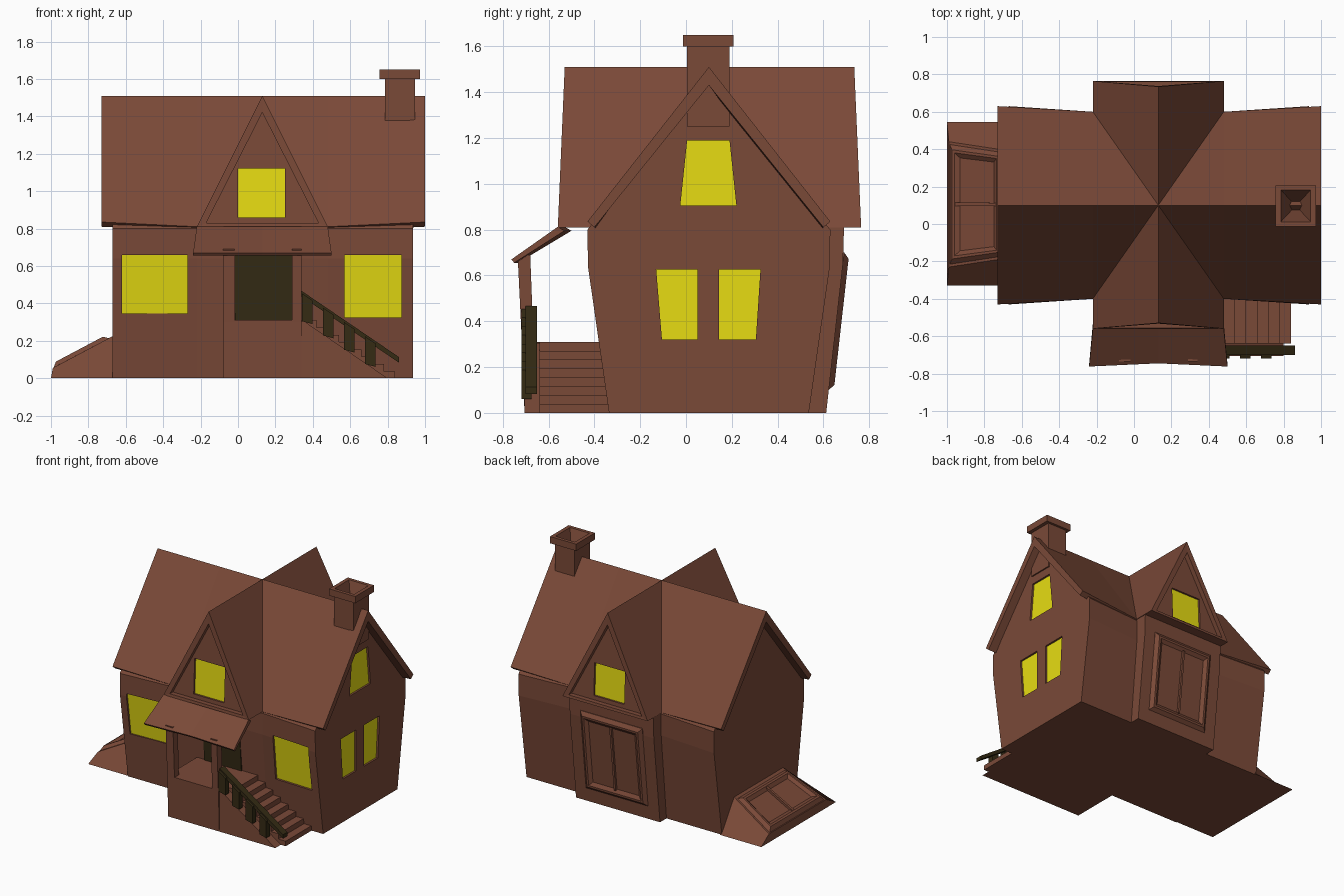
import bpy, bmesh
from mathutils import Vector as V

if "Cube" in bpy.data.objects:
    bpy.data.objects.remove(bpy.data.objects["Cube"])


def material(name, rgb):
    m = bpy.data.materials.new(name)
    m.diffuse_color = (*rgb, 1)
    m.use_nodes = True
    m.node_tree.nodes["Principled BSDF"].inputs["Base Color"].default_value = m.diffuse_color
    return m


BROWN = material("brown", (0.195, 0.067, 0.039))
YELLOW = material("window yellow", (0.80, 0.72, 0.006))
DARK = material("dark wood", (0.035, 0.024, 0.007))


def loft(name, rings, mat=BROWN):
    """Closed solid through a list of equally long point rings."""
    bm = bmesh.new()
    vs = [[bm.verts.new(p) for p in r] for r in rings]
    n = len(vs[0])
    for a, b in zip(vs, vs[1:]):
        for i in range(n):
            j = (i + 1) % n
            bm.faces.new((a[i], a[j], b[j], b[i]))
    bm.faces.new(vs[0][::-1])
    bm.faces.new(vs[-1])
    bmesh.ops.recalc_face_normals(bm, faces=bm.faces)
    me = bpy.data.meshes.new(name)
    bm.to_mesh(me)
    bm.free()
    me.materials.append(mat)
    ob = bpy.data.objects.new(name, me)
    bpy.context.collection.objects.link(ob)
    return ob


def along_y(name, profile, y0, y1, mat=BROWN):
    return loft(name, [[(x, y, z) for x, z in profile] for y in (y0, y1)], mat)


def rect(x0, x1, y0, y1, z):
    return [(x0, y0, z), (x1, y0, z), (x1, y1, z), (x0, y1, z)]


def window(name, wall, quad, inward):
    """Cut a recess into the wall and set a yellow pane at its back."""
    quad, d = [V(p) for p in quad], V(inward)
    shift = lambda k: [p + d * k for p in quad]
    cutter = loft("cutter", [shift(-0.06), shift(0.02)])
    mod = wall.modifiers.new("cut", 'BOOLEAN')
    mod.operation, mod.solver, mod.object = 'DIFFERENCE', 'EXACT', cutter
    bpy.context.view_layer.objects.active = wall
    bpy.ops.object.modifier_apply(modifier=mod.name)
    bpy.data.objects.remove(cutter)
    loft(name, [shift(0.014), shift(0.022)], YELLOW)


def double_door(name, quad):
    """Raised bevelled frame with sunken leaves and a centre bar."""
    q = [V(p) for p in quad]
    n = (q[1] - q[0]).cross(q[3] - q[0]).normalized()
    width, height = (q[1] - q[0]).length, (q[3] - q[0]).length

    def at(u, v, h):
        return q[0].lerp(q[1], u).lerp(q[3].lerp(q[2], u), v) + n * h

    def ring(m, h):
        u, v = m / width, m / height
        return [at(u, v, h), at(1 - u, v, h), at(1 - u, 1 - v, h), at(u, 1 - v, h)]
    loft(name + "_frame", [ring(0, -0.02), ring(0, 0), ring(0.025, 0.022),
                           ring(0.04, 0.022), ring(0.065, 0.004)])
    bar = lambda h: [at(0.485, 0.1, h), at(0.515, 0.1, h), at(0.515, 0.9, h), at(0.485, 0.9, h)]
    loft(name + "_bar", [bar(0), bar(0.02)])


# Main walls: leaning front and back, pinched where the cross wing meets
def wall_ring(x, b):
    pts = [(-.336, 0), (-.428 + b, .64), (-.43 + b, .80), (.1, 1.45),
           (.63 - b, .80), (.628 - b, .64), (.536, 0)]
    return [(x, y, z) for y, z in pts]


walls = loft("main_walls", [wall_ring(-.67, 0), wall_ring(-.22, .03),
                            wall_ring(.48, .03), wall_ring(.935, 0)])


def front(x, z):
    b = .03 * min(1, (x + .67) / .45, (.935 - x) / .455)
    return (x, -.336 - (.092 - b) * z / .64, z)


# Main roof slab
def roof_ring(x, b, dz):
    pts = [(-.43 + b, .835 - dz), (.1, 1.51), (.63 - b, .835 - dz),
           (.60 - b, .81 - dz), (.1, 1.43), (-.40 + b, .81 - dz)]
    return [(x, y, z) for y, z in pts]


loft("main_roof", [roof_ring(-.73, 0, 0), roof_ring(-.22, .03, .025),
                   roof_ring(.48, .03, .025), roof_ring(1.0, 0, 0)])

# Cross roof: prism with sunken gable at each end
MID = 0.1025


def gable_ring(side, half, z0, z1, eave, apex):
    return [(.13 - half, MID + side * eave, z0), (.13 + half, MID + side * eave, z0),
            (.13, MID + side * apex, z1)]


def gable_end(side):
    return [gable_ring(side, .30, .83, 1.42, .624, .598),
            gable_ring(side, .30, .83, 1.42, .659, .635),
            gable_ring(side, .35, .81, 1.51, .662, .632)]


cross = loft("cross_roof", gable_end(-1) + gable_end(1)[::-1])
for side, label, top in ((-1, "front", 1.12), (1, "back", 1.10)):
    face = lambda z: MID + side * (.624 - .026 * (z - .83) / .59)
    window(label + "_gable_window", cross,
           [(0, face(.86), .86), (.25, face(.86), .86), (.25, face(top), top), (0, face(top), top)],
           (0, -side, 0))

# Windows in the main walls
for label, x0, x1, z0, z1 in (("left", -.62, -.27, .345, .66), ("right", .57, .875, .325, .66)):
    window("front_%s_window" % label, walls,
           [front(x0, z0), front(x1, z0), front(x1, z1), front(x0, z1)], (0, 1, 0))
side_windows = {"upper": (-.025, .22, .905, .19, .005, 1.19),
                "lower_left": (-.105, .05, .32, .05, -.13, .625),
                "lower_right": (.145, .305, .32, .325, .145, .625)}
for label, (a, b, z0, c, d, z1) in side_windows.items():
    window("side_window_" + label, walls,
           [(.935, a, z0), (.935, b, z0), (.935, c, z1), (.935, d, z1)], (-1, 0, 0))

# Back wing with its big double door
wing = [(.1, 0), (.612, 0), (.685, .65), (.69, .82), (.1, .82)]
loft("back_wing", [[(x, y, z) for y, z in wing] for x in (-.215, .475)])
wing_y = lambda z: .612 + .073 * z / .65
double_door("back_door", [(.385, wing_y(.10), .10), (-.125, wing_y(.10), .10),
                          (-.125, wing_y(.70), .70), (.385, wing_y(.70), .70)])

# Cellar hatch on the left side
hatch = [(-.99, -.23, .055), (-.66, -.18, .23), (-.66, .39, .23), (-.99, .44, .055)]
loft("cellar_base", [rect(-1, -.66, -.33, .545, 0), hatch])
double_door("cellar_door", [(-.985, .425, .058), (-.985, -.215, .058),
                            (-.69, -.17, .214), (-.69, .38, .214)])

# Chimney with hollow cap
chimney = [(.08, .092, 1.25), (.08, .092, 1.60), (.1075, .11, 1.60), (.1075, .11, 1.65),
           (.08, .085, 1.65), (.002, .002, 1.42)]
loft("chimney", [rect(.865 - a, .865 + a, .097 - b, .097 + b, z) for a, b, z in chimney])

# Porch: floor block, posts, roof and door
loft("porch_floor", [rect(-.08, .34, -.705, -.33, 0), rect(-.08, .34, -.716, -.33, .31)])
for label, x0, x1 in (("left", -.08, -.02), ("right", .29, .34)):
    loft("porch_post_" + label, [rect(x0, x1, -.716, -.665, .30), rect(x0, x1, -.735, -.68, .69)])


def porch_ring(xb, xf, yf, yb):
    return [(xb, yb, .812), (xf, yf, .67), (xf, yf + .012, .655), (xb, yb + .03, .795)]


loft("porch_roof", [porch_ring(-.22, -.24, -.762, -.56), porch_ring(.13, .13, -.745, -.53),
                    porch_ring(.48, .50, -.762, -.56)])
door = [front(-.015, .31), front(.29, .31), front(.29, .76), front(-.015, .76)]
door = [V((x, -.336 - .062 * min(z, .64) / .64, z)) for x, y, z in door]
loft("front_door", [[p + V((0, k, 0)) for p in door] for k in (-.009, 0)], DARK)

# Stairs with stringer
steps = [(.32, 0), (.32, .31)]
for i in range(8):
    x, z = .42 + .06 * i, .31 - .039 * i
    steps += [(x, z), (x, z - .039 if i < 7 else 0)]
along_y("stairs", steps, -.64, -.33)
along_y("stair_stringer", [(.32, 0), (.32, .31), (.36, .30), (.80, 0)], -.705, -.64)

# Stair railing
rail_z = lambda x: .455 - .68 * (x - .34)
along_y("hand_rail", [(.34, rail_z(.34) - .018), (.86, rail_z(.86) - .018),
                      (.86, rail_z(.86) + .012), (.34, rail_z(.34) + .012)], -.70, -.65, DARK)
for i in range(4):
    x = .37 + .112 * i
    a, b = x - .028, x + .028
    along_y("baluster_%d" % (i + 1), [(a, rail_z(x) - .13), (b, rail_z(x) - .145),
                                      (b, rail_z(b)), (a, rail_z(a))], -.718, -.675, DARK)
